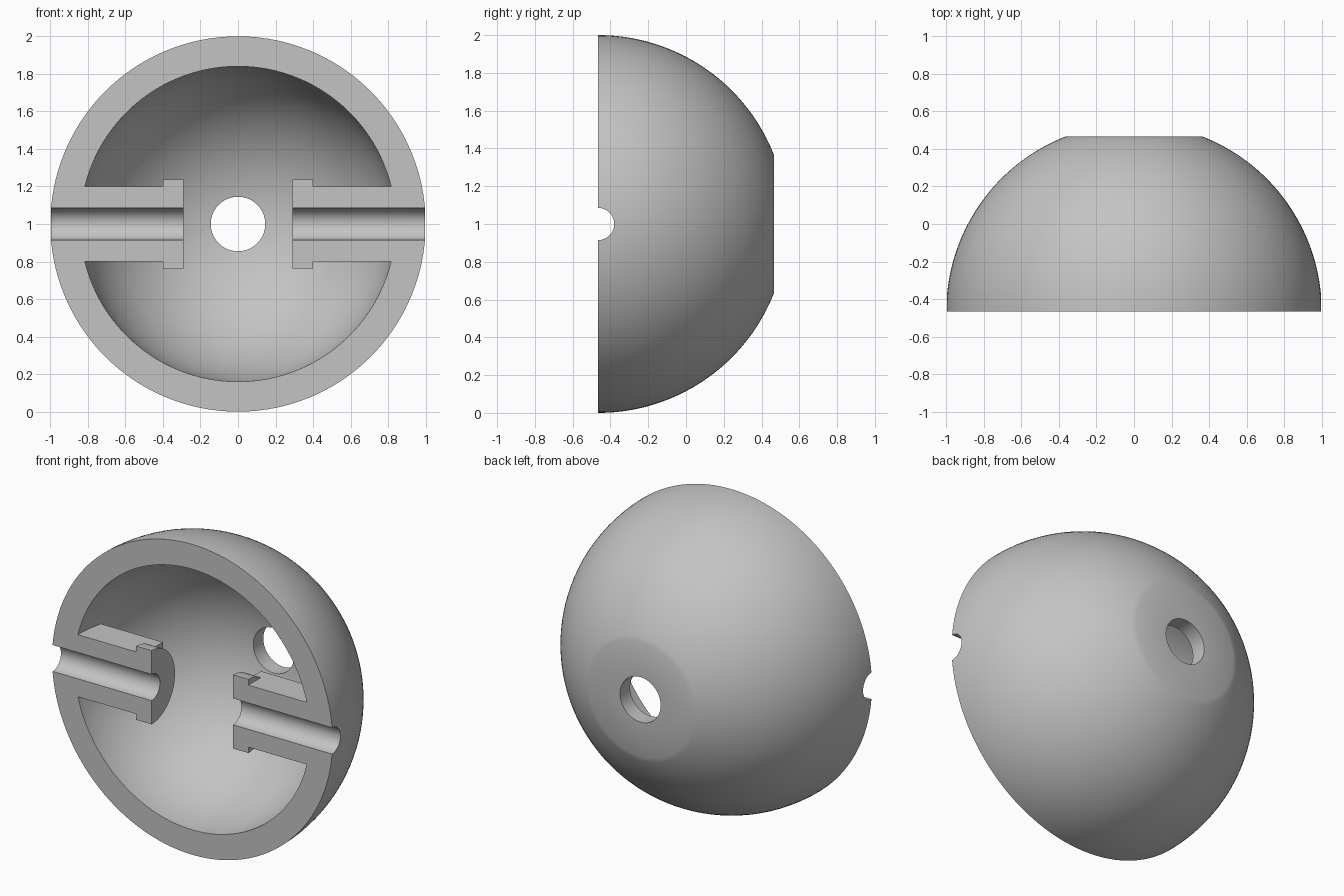
import bpy, bmesh
from math import sin, cos, asin, sqrt, radians, pi
from mathutils import Matrix, Vector

if "Cube" in bpy.data.objects:
    bpy.data.objects.remove(bpy.data.objects["Cube"])

FRONT = -0.465                      # plane of the open face
CENTRE = Vector((0, FRONT, 1))
R_OUT, R_IN, R_HOLE, R_BORE = 1.0, 0.84, 0.145, 0.085
FLAT = 0.93                         # depth of the flat at the back

grey = bpy.data.materials.new("light grey")
grey.use_nodes = True
grey.diffuse_color = (0.55, 0.55, 0.55, 1)
grey.node_tree.nodes["Principled BSDF"].inputs["Base Color"].default_value = grey.diffuse_color


def make_object(name, bm):
    bmesh.ops.recalc_face_normals(bm, faces=bm.faces)
    mesh = bpy.data.meshes.new(name)
    bm.to_mesh(mesh)
    bm.free()
    mesh.materials.append(grey)
    ob = bpy.data.objects.new(name, mesh)
    bpy.context.collection.objects.link(ob)
    return ob


def box(name, size, centre):
    bm = bmesh.new()
    bmesh.ops.create_cube(bm, size=1, matrix=Matrix.Translation(centre) @ Matrix.Diagonal((*size, 1)))
    return make_object(name, bm)


def rod(name, radius, length, centre, segments=64):
    bm = bmesh.new()
    bmesh.ops.create_cone(bm, cap_ends=True, segments=segments, radius1=radius, radius2=radius,
                          depth=length, matrix=Matrix.Translation(centre) @ Matrix.Rotation(pi / 2, 4, 'Y'))
    return make_object(name, bm)


def arc(radius, start, end, steps):
    angles = [start + (end - start) * i / steps for i in range(steps + 1)]
    return [(radius * cos(a), radius * sin(a)) for a in angles]


def combine(target, tool, operation):
    mod = target.modifiers.new("join", 'BOOLEAN')
    mod.object, mod.operation, mod.solver = tool, operation, 'EXACT'
    bpy.context.view_layer.objects.active = target
    bpy.ops.object.modifier_apply(modifier=mod.name)
    bpy.data.objects.remove(tool)


# Shell: spun profile with flattened back and a hole through it
start = radians(-10)
profile = arc(R_OUT, start, asin(FLAT), 40)
profile += [(R_HOLE, FLAT)]
profile += arc(R_IN, asin(sqrt(1 - (R_HOLE / R_IN) ** 2)), start, 40)
bm = bmesh.new()
verts = [bm.verts.new(CENTRE + Vector((r, y, 0))) for r, y in profile]
edges = [bm.edges.new((v, verts[(i + 1) % len(verts)])) for i, v in enumerate(verts)]
bmesh.ops.spin(bm, geom=verts + edges, cent=CENTRE, axis=(0, 1, 0), angle=2 * pi, steps=128)
bmesh.ops.remove_doubles(bm, verts=bm.verts, dist=0.0001)
shell = make_object("hemisphere_shell", bm)

# Square bosses and round collars on both sides
for side in (-1, 1):
    combine(shell, box("boss", (0.55, 0.4, 0.4), CENTRE + Vector((side * 0.625, 0, 0))), 'UNION')
    combine(shell, rod("collar", 0.2375, 0.11, CENTRE + Vector((side * 0.345, 0, 0))), 'UNION')

# Axle bore, then the flat open face
combine(shell, rod("bore", R_BORE, 2.4, CENTRE), 'DIFFERENCE')
combine(shell, box("front_cut", (3, 1, 3), CENTRE - Vector((0, 0.5, 0))), 'DIFFERENCE')

# Smooth curved surfaces, keep edges sharp
bpy.ops.object.select_all(action='DESELECT')
shell.select_set(True)
bpy.context.view_layer.objects.active = shell
bpy.ops.object.shade_smooth_by_angle(angle=radians(30))
